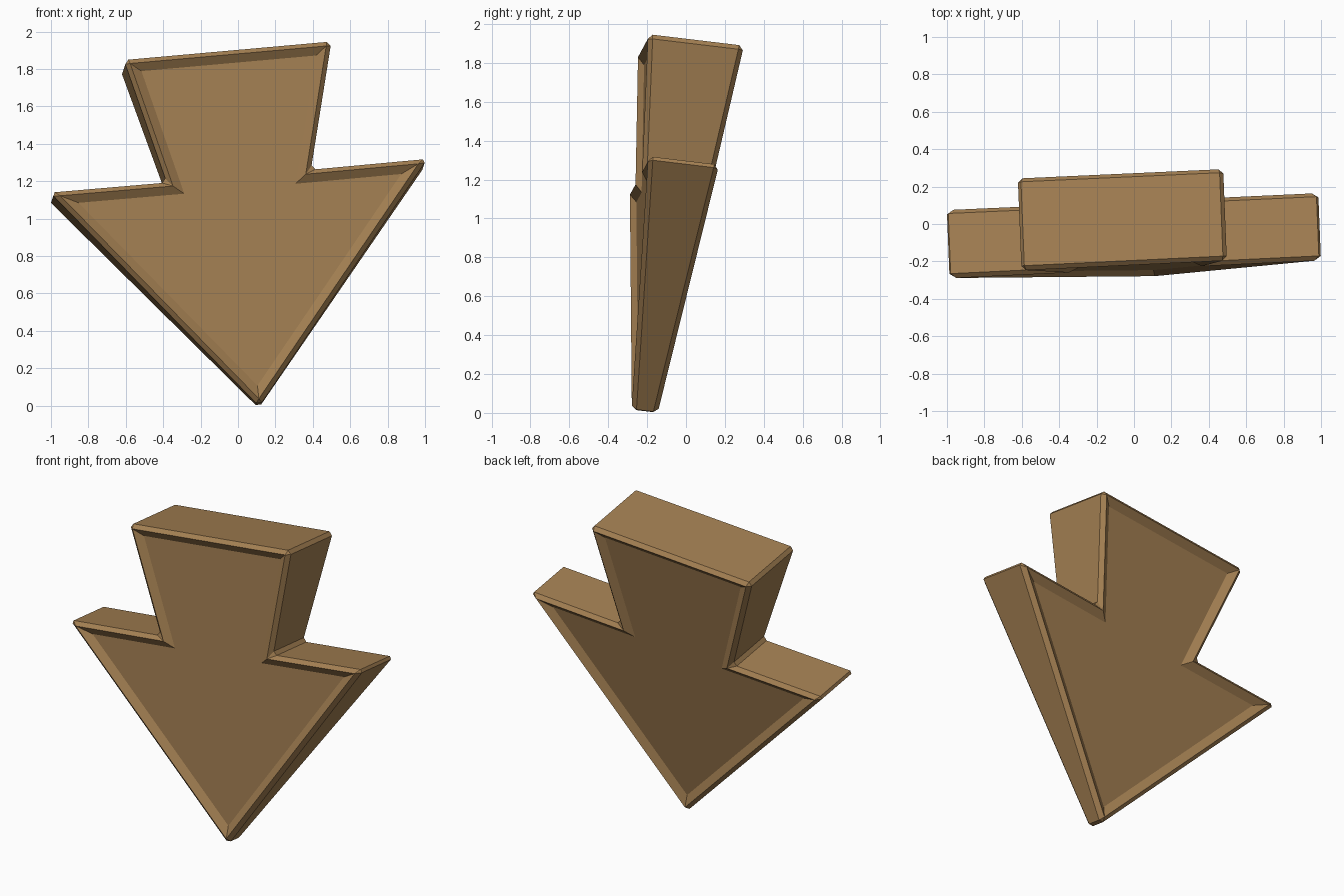
import bpy, bmesh, math

if "Cube" in bpy.data.objects:
    bpy.data.objects.remove(bpy.data.objects["Cube"])

TILT = math.radians(5.1)
# half outline of the arrow, measured from its tip (half width, height)
HALF = [(1.012, 1.237), (0.387, 1.235), (0.557, 1.908)]
OUTLINE = [(0, 0)] + HALF + [(-u, v) for u, v in reversed(HALF)]


def place(u, v):
    """Front and back corner of one outline point; wedge gets thicker upward."""
    x = 0.115 + u * math.cos(TILT) - v * math.sin(TILT)
    z = u * math.sin(TILT) + v * math.cos(TILT)
    y = -0.285 + 0.045 * x + 0.035 * z
    t = (-0.148 + 0.025 * x + 0.23 * z - y) / 1.0286
    return (x, y, z), (x - 0.04 * t, y + t, z - 0.12 * t)


# solid wedge-shaped arrow
bm = bmesh.new()
pairs = [[bm.verts.new(p) for p in place(u, v)] for u, v in OUTLINE]
bm.faces.new([p[0] for p in pairs])
bm.faces.new([p[1] for p in reversed(pairs)])
for a, b in zip(pairs, pairs[1:] + pairs[:1]):
    bm.faces.new((a[0], a[1], b[1], b[0]))
bmesh.ops.recalc_face_normals(bm, faces=bm.faces[:])

# chamfered edges
bmesh.ops.bevel(bm, geom=bm.edges[:], offset=0.024, segments=1,
                affect='EDGES', profile=0.5)

# sunken panel on front and back, with sloped rim
panels = sorted((f for f in bm.faces if len(f.verts) == 7 and abs(f.normal.y) > 0.9),
                key=lambda f: -f.calc_area())[:2]
for panel in panels:
    bmesh.ops.inset_region(bm, faces=[panel], thickness=0.045, depth=-0.03,
                           use_even_offset=True)

mesh = bpy.data.meshes.new("arrow_sign")
bm.to_mesh(mesh)
bm.free()
wood = bpy.data.materials.new("brown_wood")
wood.diffuse_color = (0.37, 0.215, 0.085, 1)
wood.use_nodes = True
wood.node_tree.nodes["Principled BSDF"].inputs["Base Color"].default_value = wood.diffuse_color
mesh.materials.append(wood)
arrow = bpy.data.objects.new("arrow_sign", mesh)
bpy.context.collection.objects.link(arrow)
